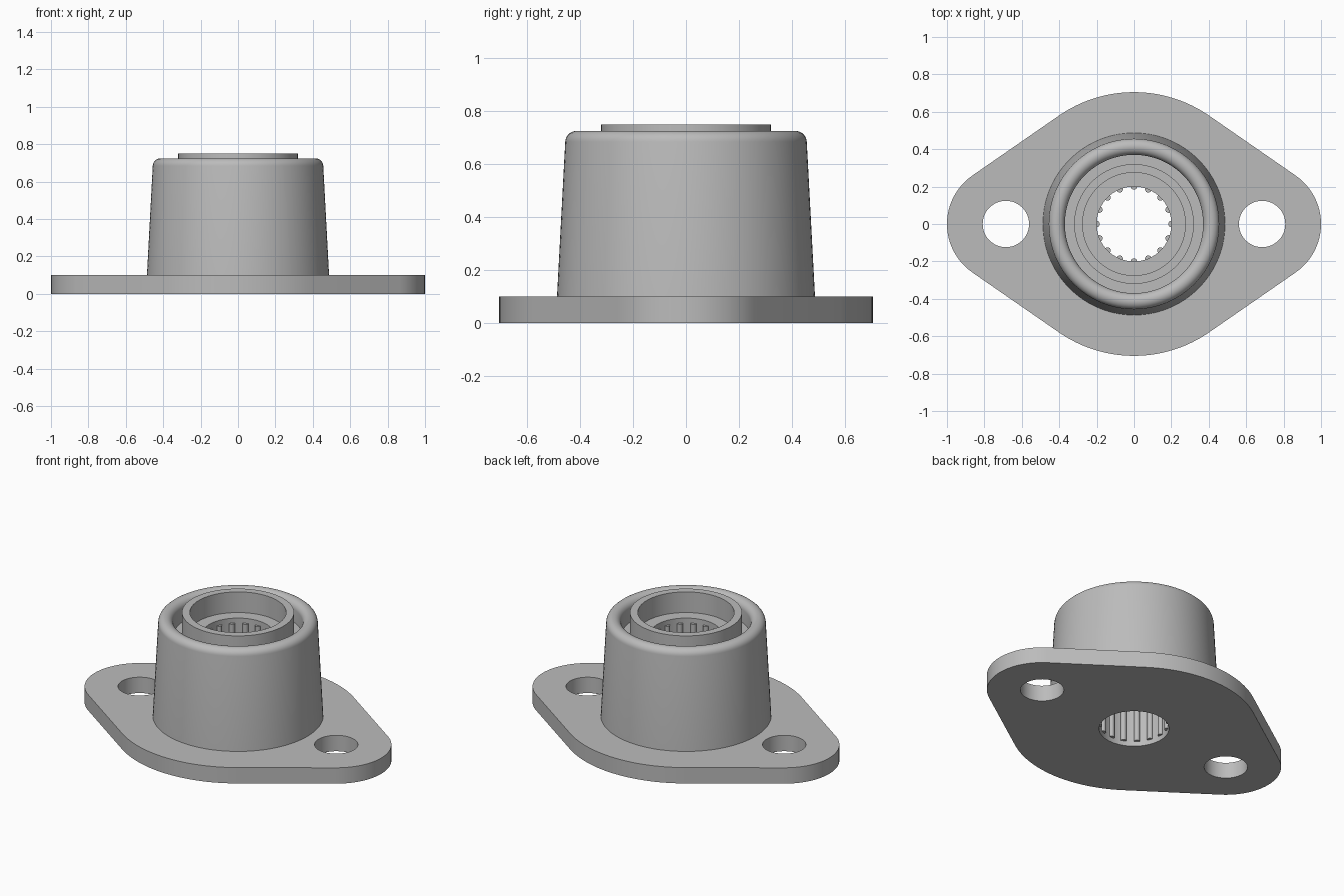
import bpy
import bmesh
from math import sin, cos, acos, pi, radians

cube = bpy.data.objects.get("Cube")
if cube:
    bpy.data.objects.remove(cube, do_unlink=True)

# Single painted metal grey
GREY = (0.5, 0.5, 0.5, 1)
metal = bpy.data.materials.new("metal grey")
metal.use_nodes = True
metal.diffuse_color = GREY
metal.node_tree.nodes["Principled BSDF"].inputs["Base Color"].default_value = GREY

FLANGE_TOP = 0.1
BORE = 0.2


def finish(bm, name):
    """Turn a bmesh into a shaded object with the metal material."""
    bmesh.ops.recalc_face_normals(bm, faces=bm.faces)
    mesh = bpy.data.meshes.new(name)
    bm.to_mesh(mesh)
    bm.free()
    mesh.materials.append(metal)
    obj = bpy.data.objects.new(name, mesh)
    bpy.context.collection.objects.link(obj)
    bpy.ops.object.select_all(action="DESELECT")
    obj.select_set(True)
    bpy.context.view_layer.objects.active = obj
    bpy.ops.object.shade_smooth_by_angle(angle=radians(35))
    return obj


def arc(cx, cy, r, start, end, steps):
    angles = [start + (end - start) * i / steps for i in range(steps + 1)]
    return [(cx + r * cos(a), cy + r * sin(a)) for a in angles]


def circle(cx, r, steps):
    return arc(cx, 0, r, 0, 2 * pi, steps)[:-1]


# Mounting flange: large middle arc joined to two small end arcs by tangents
MID, END, OFFSET, HOLE = 0.705, 0.315, 0.685, 0.124
t = acos((MID - END) / OFFSET)
outline = (arc(OFFSET, 0, END, -t, t, 24) + arc(0, 0, MID, t, pi - t, 24)
           + arc(-OFFSET, 0, END, pi - t, pi + t, 24)
           + arc(0, 0, MID, pi + t, 2 * pi - t, 24))
bm = bmesh.new()
edges = []
for loop in (outline, circle(0, BORE, 96), circle(OFFSET, HOLE, 48), circle(-OFFSET, HOLE, 48)):
    verts = [bm.verts.new((x, y, 0)) for x, y in loop]
    edges += [bm.edges.new((verts[i - 1], v)) for i, v in enumerate(verts)]
bmesh.ops.triangle_fill(bm, edges=edges, use_beauty=True, normal=(0, 0, 1))
ext = bmesh.ops.extrude_face_region(bm, geom=bm.faces[:])
top = [g for g in ext["geom"] if isinstance(g, bmesh.types.BMVert)]
bmesh.ops.translate(bm, verts=top, vec=(0, 0, FLANGE_TOP))
finish(bm, "mounting_flange")


def lathe(name, profile, closed=False, steps=96):
    """Revolve an (r, z) profile around the z axis."""
    bm = bmesh.new()
    rings = [[bm.verts.new((r * cos(2 * pi * i / steps), r * sin(2 * pi * i / steps), z))
              for i in range(steps)] for r, z in profile]
    pairs = list(zip(rings, rings[1:]))
    if closed:
        pairs.append((rings[-1], rings[0]))
    for a, b in pairs:
        for i in range(steps):
            bm.faces.new((a[i - 1], a[i], b[i], b[i - 1]))
    return finish(bm, name)


# Tapered housing with rounded rim, seal groove, raised inner collar and bore
rim = arc(0.413, 0.682, 0.043, radians(3), pi, 14)
lathe("bearing_housing", [(0.487, FLANGE_TOP)] + rim + [
    (0.37, 0.6), (0.32, 0.6), (0.32, 0.75), (0.275, 0.75),
    (0.275, 0.62), (BORE, 0.62), (BORE, FLANGE_TOP)])

# Needle rollers half sunk into the bore wall
bm = bmesh.new()
COUNT, LOW, HIGH = 16, 0.03, 0.59
for i in range(COUNT):
    a = 2 * pi * i / COUNT
    made = bmesh.ops.create_cone(bm, cap_ends=True, segments=16, radius1=0.017,
                                 radius2=0.017, depth=HIGH - LOW)
    bmesh.ops.translate(bm, verts=made["verts"],
                        vec=(BORE * cos(a), BORE * sin(a), (LOW + HIGH) / 2))
finish(bm, "needle_rollers")
